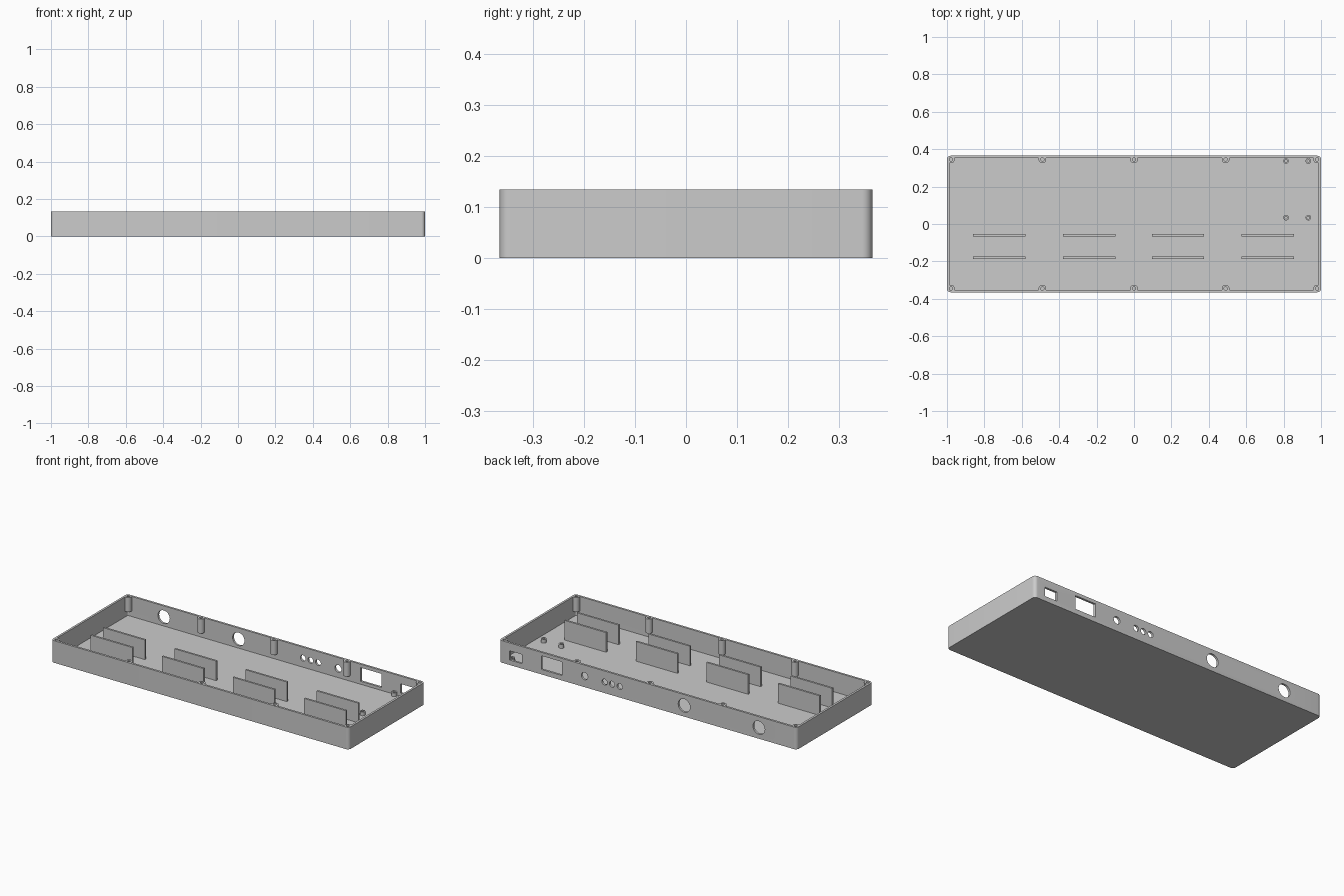
import bpy, bmesh
from math import sin, cos, pi, radians

HX, HY, H = 1.0, 0.365, 0.134     # half length, half width, height
WALL, FLOOR = 0.013, 0.012

cube = bpy.data.objects.get("Cube")
if cube:
    bpy.data.objects.remove(cube, do_unlink=True)

grey = bpy.data.materials.new("plain_grey")
grey.use_nodes = True
grey.diffuse_color = (0.6, 0.6, 0.6, 1)
bsdf = next(n for n in grey.node_tree.nodes if n.type == 'BSDF_PRINCIPLED')
bsdf.inputs["Base Color"].default_value = (0.6, 0.6, 0.6, 1)


def arc(cx, cy, r, start, end, steps=8):
    """Points along an arc, angles in degrees."""
    angles = [radians(start + (end - start) * i / steps) for i in range(steps + 1)]
    return [(cx + r * cos(a), cy + r * sin(a)) for a in angles]


def circle(cx, cy, r, steps=24):
    return arc(cx, cy, r, 0, 360, steps)[:-1]


def rectangle(x0, x1, y0, y1):
    return [(x0, y0), (x1, y0), (x1, y1), (x0, y1)]


def rounded(hx, hy, r):
    pts = []
    for i, (sx, sy) in enumerate([(1, 1), (-1, 1), (-1, -1), (1, -1)]):
        pts += arc(sx * (hx - r), sy * (hy - r), r, i * 90, i * 90 + 90)
    return pts


def prisms(name, outlines, low, high, along_y=False):
    """Extrude closed outlines along z, or x-z outlines along y."""
    bm = bmesh.new()
    for outline in outlines:
        rings = []
        for d in (low, high):
            rings.append([bm.verts.new((a, d, b) if along_y else (a, b, d))
                          for a, b in outline])
        bottom, top = rings
        bm.faces.new(bottom)
        bm.faces.new(top)
        for i in range(len(outline)):
            j = (i + 1) % len(outline)
            bm.faces.new((bottom[i], bottom[j], top[j], top[i]))
    bmesh.ops.recalc_face_normals(bm, faces=bm.faces)
    mesh = bpy.data.meshes.new(name)
    bm.to_mesh(mesh)
    bm.free()
    mesh.materials.append(grey)
    obj = bpy.data.objects.new(name, mesh)
    bpy.context.collection.objects.link(obj)
    return obj


def combine(target, tool, operation):
    """Bake a boolean into the target and discard the tool."""
    mod = target.modifiers.new("boolean", 'BOOLEAN')
    mod.operation, mod.object, mod.solver = operation, tool, 'EXACT'
    bpy.context.view_layer.update()
    graph = bpy.context.evaluated_depsgraph_get()
    mesh = bpy.data.meshes.new_from_object(target.evaluated_get(graph))
    target.modifiers.clear()
    target.data = mesh
    bpy.data.objects.remove(tool, do_unlink=True)


def smooth(obj):
    bpy.ops.object.select_all(action='DESELECT')
    obj.select_set(True)
    bpy.context.view_layer.objects.active = obj
    bpy.ops.object.shade_smooth_by_angle(angle=radians(30))


# Open tray with rounded corners
tray = prisms("tray", [rounded(HX, HY, 0.02)], 0, H)
cavity = prisms("cavity", [rounded(HX - WALL, HY - WALL, 0.008)], FLOOR, H + 0.1)
combine(tray, cavity, 'DIFFERENCE')

# Hanging screw bosses along both long walls
R, BX, BY = 0.02, 0.979, 0.345
edge_x, edge_y = HX - 0.009, HY - 0.008
bosses, screw_holes = [], []
for sy in (-1, 1):
    for x in (-0.49, 0, 0.49):
        outline = arc(x, BY, R, 180, 360, 16) + [(x + R, edge_y), (x - R, edge_y)]
        bosses.append([(px, sy * py) for px, py in outline])
        screw_holes.append(circle(x, sy * BY, 0.009, 16))
    for sx in (-1, 1):
        outline = arc(BX, BY, R, 180, 270) + [
            (edge_x, BY - R), (edge_x, edge_y), (BX - R, edge_y)]
        bosses.append([(sx * px, sy * py) for px, py in outline])
        screw_holes.append(circle(sx * BX, sy * BY, 0.009, 16))
combine(tray, prisms("bosses", bosses, 0.047, H), 'UNION')
combine(tray, prisms("screw_holes", screw_holes, 0.06, H + 0.1), 'DIFFERENCE')

# Round and rectangular openings in the back wall
MID = 0.067
openings = [circle(x, MID, 0.04, 32) for x in (-0.745, -0.243)]
openings += [circle(x, MID, 0.018) for x in (0.19, 0.241, 0.292)]
openings.append(circle(0.426, MID, 0.022))
openings.append(rectangle(0.577, 0.716, 0.03, 0.113))
openings.append(rectangle(0.846, 0.93, 0.03, 0.086))
combine(tray, prisms("openings", openings, HY - WALL - 0.002, HY + 0.05, True),
        'DIFFERENCE')
smooth(tray)

# Four pairs of upright divider plates
for i, x in enumerate((-0.72, -0.24, 0.235, 0.715)):
    for side, y in (("front", -0.18), ("rear", -0.06)):
        prisms(f"{side}_divider_{i + 1}",
               [rectangle(x - 0.14, x + 0.14, y - 0.006, y + 0.006)],
               FLOOR - 0.002, 0.131)

# Board standoffs with pilot holes
spots = [(x, y) for x in (0.813, 0.932) for y in (0.034, 0.337)]
standoffs = prisms("standoffs", [circle(x, y, 0.015) for x, y in spots],
                   FLOOR - 0.002, 0.035)
pilots = prisms("pilot_holes", [circle(x, y, 0.007, 16) for x, y in spots],
                FLOOR + 0.002, 0.06)
combine(standoffs, pilots, 'DIFFERENCE')
smooth(standoffs)
